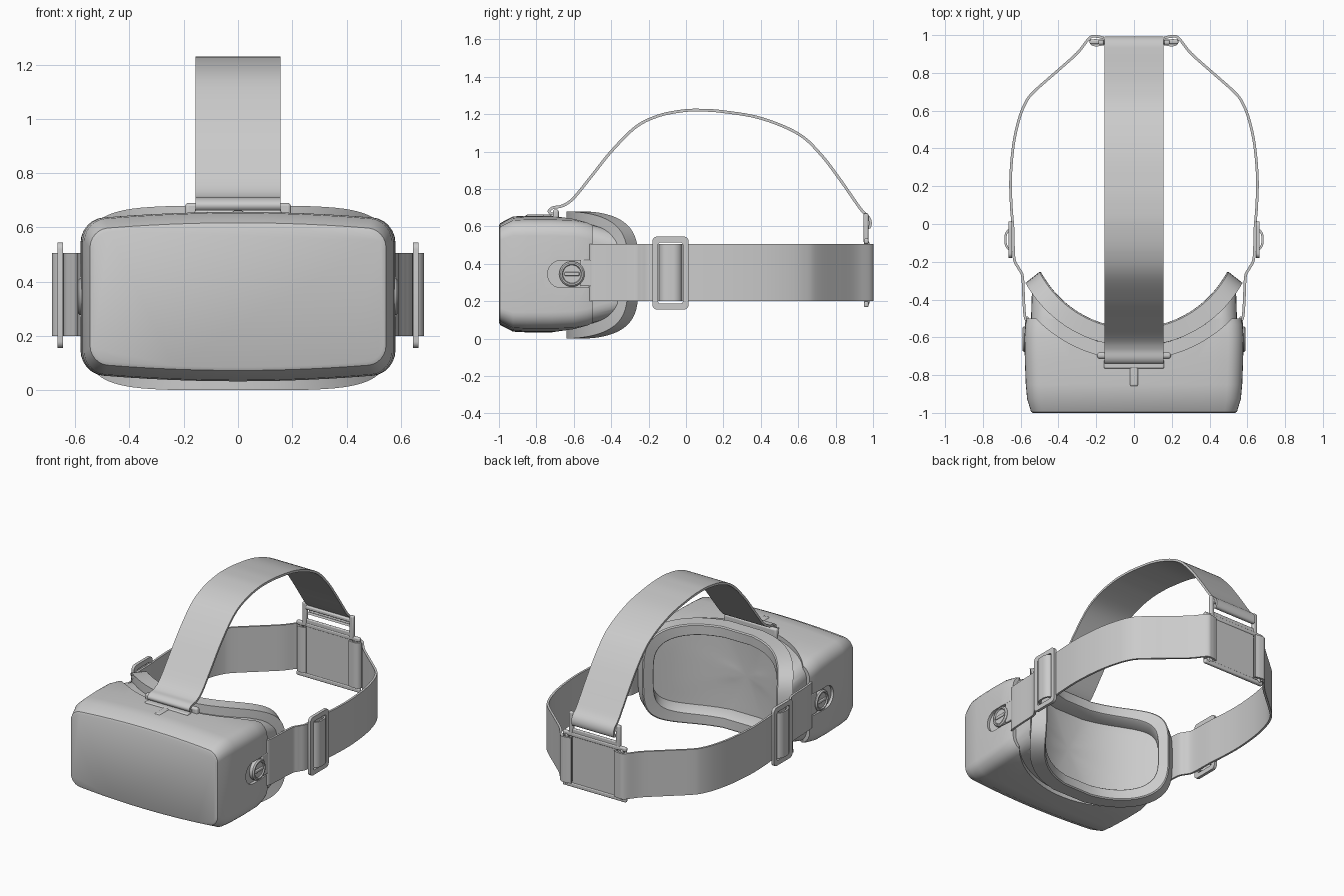
import bpy, bmesh, math
from mathutils import Vector

if "Cube" in bpy.data.objects:
    bpy.data.objects.remove(bpy.data.objects["Cube"])

ZC = 0.345          # mid height of the housing
ARC_Y = 0.007       # centre of the face curve in plan


def finish(ob, angle=35):
    bpy.ops.object.select_all(action='DESELECT')
    ob.select_set(True)
    bpy.context.view_layer.objects.active = ob
    bpy.ops.object.shade_smooth_by_angle(angle=math.radians(angle))


def loft(name, loops, caps=True, ring=False, mirror=False, shade=True):
    """Skin a list of equal-length closed loops."""
    bm = bmesh.new()
    rows = [[bm.verts.new(p) for p in lp] for lp in loops]
    pairs = list(zip(rows, rows[1:])) + ([(rows[-1], rows[0])] if ring else [])
    n = len(rows[0])
    for a, b in pairs:
        for i in range(n):
            j = (i + 1) % n
            bm.faces.new((a[i], a[j], b[j], b[i]))
    if caps and not ring:
        bm.faces.new(rows[0])
        bm.faces.new(rows[-1])
    bmesh.ops.remove_doubles(bm, verts=bm.verts, dist=1e-5)
    bmesh.ops.recalc_face_normals(bm, faces=bm.faces)
    me = bpy.data.meshes.new(name)
    bm.to_mesh(me)
    bm.free()
    ob = bpy.data.objects.new(name, me)
    bpy.context.collection.objects.link(ob)
    if mirror:
        ob.modifiers.new("mirror", 'MIRROR')
    if shade:
        finish(ob)
    return ob


def rounded(hu, hv, r, crown=0.0, n=6):
    """Rounded rectangle, optionally with bowed top and bottom."""
    pts = []
    for k, (su, sv) in enumerate(((1, 1), (-1, 1), (-1, -1), (1, -1))):
        for i in range(n + 1):
            a = math.pi / 2 * (k + i / n)
            pts.append((su * (hu - r) + r * math.cos(a), sv * (hv - r) + r * math.sin(a)))
        if k in (0, 2):  # extra points along the long sides
            pts += [(su * (hu - r) * (1 - 2 * i / 12), sv * hv) for i in range(1, 12)]
    return [(u, v + math.copysign(crown * (1 - (u / hu) ** 2), v)) for u, v in pts]


def ribbon(name, path, t, lo, hi, axis, mirror=False, sub=5):
    """Strap of thickness t along a smoothed 2D path, from lo to hi across."""
    P = [Vector(p) for p in path]
    P = [2 * P[0] - P[1]] + P + [2 * P[-1] - P[-2]]
    pts = []
    for a, b, c, d in zip(P, P[1:], P[2:], P[3:]):
        for i in range(sub):
            s = i / sub
            pts.append(0.5 * (2 * b + (c - a) * s + (2 * a - 5 * b + 4 * c - d) * s * s
                              + (3 * b - a - 3 * c + d) * s ** 3))
    pts.append(P[-2])
    loops = []
    for i, p in enumerate(pts):
        d = (pts[min(i + 1, len(pts) - 1)] - pts[max(i - 1, 0)]).normalized()
        nrm = Vector((-d.y, d.x)) * t / 2
        sec = [(p + nrm, lo), (p + nrm, hi), (p - nrm, hi), (p - nrm, lo)]
        loops.append([(q.x, q.y, w) if axis == 'z' else (w, q.x, q.y) for q, w in sec])
    return loft(name, loops, mirror=mirror)


def box(name, x, y, z, r=0.008, mirror=False):
    """Box with bevelled edges given as min/max ranges."""
    lp = [[(x[a], y[b], zz) for a, b in ((0, 0), (1, 0), (1, 1), (0, 1))] for zz in z]
    ob = loft(name, lp, shade=False)
    bv = ob.modifiers.new("bevel", 'BEVEL')
    bv.width, bv.segments = r, 3
    if mirror:
        ob.modifiers.new("mirror", 'MIRROR')
    finish(ob)
    return ob


def cut(ob, cutter):
    m = ob.modifiers.new("cut", 'BOOLEAN')
    m.operation, m.solver, m.object = 'DIFFERENCE', 'EXACT', cutter
    bpy.context.view_layer.objects.active = ob
    bpy.ops.object.modifier_apply(modifier=m.name)
    bpy.data.objects.remove(cutter)


def face_cutter(R):
    return loft("face_cutter", [[(R * math.cos(2 * math.pi * i / 128), ARC_Y + R * math.sin(2 * math.pi * i / 128), z)
                                 for i in range(128)] for z in (-0.3, 1.2)], shade=False)


def housing(name, stations):
    return loft(name, [[(u, y, ZC + v) for u, v in rounded(hx, hz, r, cr)]
                       for y, hx, hz, r, cr in stations], shade=False)


# front housing, hollowed to the face curve, with a recess for each side knob
body = housing("front_housing", [
    (-1.0, .535, .235, .06, .025), (-.994, .545, .247, .065, .025), (-.925, .566, .28, .075, .028),
    (-.85, .573, .284, .08, .028), (-.72, .578, .284, .08, .028), (-.6, .58, .28, .08, .028),
    (-.53, .575, .268, .08, .028), (-.5, .568, .26, .08, .028)])
cut(body, face_cutter(.725))
for s in (-1, 1):
    cut(body, loft("knob_cutter", [[(s * x, -.57 + u, ZC + v) for u, v in rounded(.17, .073, .0725)]
                                   for x in (.56, .7)], shade=False))
finish(body, 30)

# narrower rear part of the housing that carries the cushion
rear = housing("rear_housing", [(-.85, .545, .265, .08, .02), (-.5, .545, .255, .08, .02), (-.34, .54, .21, .08, .02)])
cut(rear, face_cutter(.655))
finish(rear, 30)


# curved face cushion with recessed inner panel
def face_loop(R, a, h, k=1.0, n=96):
    out = []
    for i in range(n):
        t = 2 * math.pi * (i + .5) / n
        c, s = math.cos(t), math.sin(t)
        ang = math.radians(a) * k * math.copysign(abs(c) ** .5, c)
        out.append((R * math.sin(ang), ARC_Y - R * math.cos(ang), .34 + h * k * math.copysign(abs(s) ** .5, s)))
    return out


loft("face_cushion", [face_loop(.657, 61, .34), face_loop(.565, 62.5, .34), face_loop(.558, 62, .333),
                      face_loop(.558, 55.5, .272), face_loop(.565, 55, .267), face_loop(.652, 53, .25),
                      face_loop(.657, 53, .25)], ring=True)
loft("inner_panel", [face_loop(.65, 54, .26, k) for k in (1, .8, .6, .4, .2, 0)], caps=False)

# side knobs
loft("side_knob", [[(x, -.61 + r * math.cos(2 * math.pi * i / 40), ZC + r * math.sin(2 * math.pi * i / 40))
                    for i in range(40)]
                   for x, r in ((.55, .068), (.582, .068), (.59, .06), (.59, .052), (.582, .048))], mirror=True)
box("knob_grip", (.57, .59), (-.65, -.57), (.335, .355), .005, True)
box("strap_tongue", (.558, .578), (-.565, -.49), (.28, .42), .005, True)

# side straps
ribbon("side_strap", [(.553, -.515), (.575, -.5), (.583, -.42), (.59, -.28), (.61, -.235), (.635, -.18),
                      (.64, -.03), (.65, .1), (.653, .25), (.638, .42), (.61, .55), (.575, .64), (.53, .7),
                      (.4, .815), (.3, .905), (.235, .985), (.2, .993), (.16, .985)], .014, .2, .505, 'z', True)

# strap adjusters: frame plus strap loop over its bar
frame = []
for x, hy, hz, r in ((.645, .097, .195, .025), (.665, .097, .195, .025), (.665, .066, .163, .012), (.645, .066, .163, .012)):
    frame.append([(x, -.083 + u, .35 + v) for u, v in rounded(hy, hz, r)])
loft("adjuster_frame", frame, ring=True, mirror=True)
ribbon("adjuster_strap_loop", [(.643, -.14), (.665, -.13), (.678, -.11), (.68, -.08), (.678, -.055),
                               (.665, -.035), (.643, -.025)], .012, .2, .505, 'z', True)

# top strap with looped ends
ribbon("top_strap", [(-.69, .672), (-.72, .667), (-.732, .683), (-.71, .7), (-.66, .71), (-.6, .752), (-.5, .875),
                     (-.4, 1.0), (-.27, 1.13), (-.15, 1.19), (-.02, 1.217), (.08, 1.221), (.2, 1.213), (.4, 1.178),
                     (.6, 1.095), (.72, .985), (.82, .855), (.9, .74), (.94, .685), (.975, .65), (.986, .62),
                     (.98, .595), (.962, .6)], .015, -.156, .156, 'x')

# front strap clip on the housing
box("front_clip_bar", (-.195, .195), (-.712, -.68), (.61, .69), .012)
box("front_clip_base", (-.16, .16), (-.765, -.72), (.63, .664))
box("front_clip_stem", (-.022, .022), (-.86, -.74), (.63, .662), .01)

# rear connector plate with rails for the three straps
box("rear_plate", (-.165, .165), (.955, .972), (.19, .56), .006)
box("rear_plate_bottom", (-.235, .235), (.952, .976), (.168, .198), .008)
box("rear_plate_shoulder", (-.235, .235), (.952, .976), (.507, .535), .008)
box("rear_side_rail", (.195, .215), (.952, .98), (.18, .52), .008, True)
box("rear_top_post", (.16, .19), (.95, .975), (.51, .67), .008, True)
box("rear_top_rail", (-.185, .185), (.95, .975), (.625, .65), .008)
ribbon("rear_strap_fold", [(.235, .985), (.225, .955), (.2, .946), (.16, .952)], .012, .2, .505, 'z', True)
